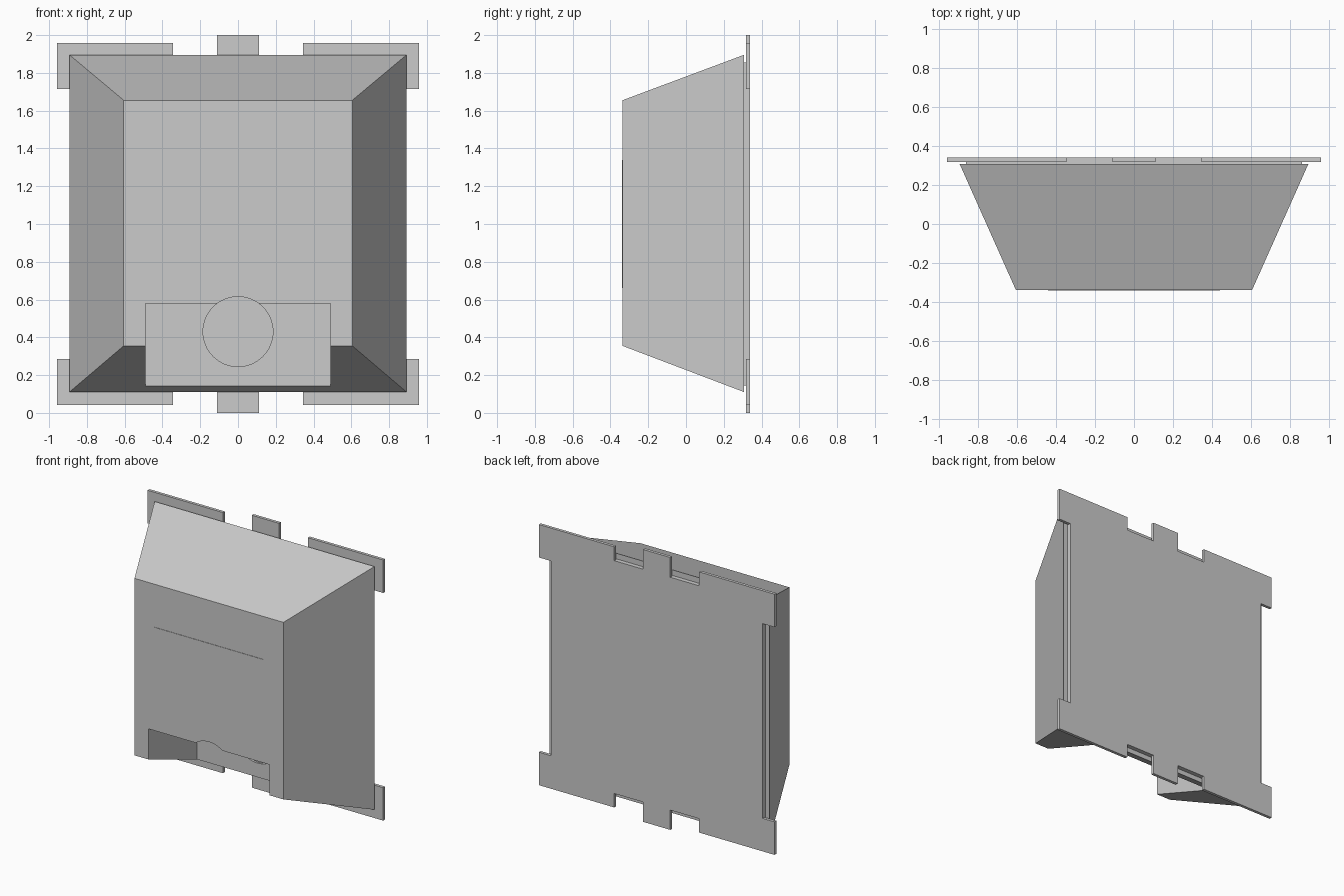
import bpy, bmesh
from mathutils import Matrix

if "Cube" in bpy.data.objects:
    bpy.data.objects.remove(bpy.data.objects["Cube"])


def finish(name, bm):
    bmesh.ops.recalc_face_normals(bm, faces=bm.faces)
    mesh = bpy.data.meshes.new(name)
    bm.to_mesh(mesh)
    bm.free()
    obj = bpy.data.objects.new(name, mesh)
    bpy.context.collection.objects.link(obj)
    return obj


def block(name, x, y0, y1, z0, z1):
    """Box centred on x = 0."""
    bm = bmesh.new()
    bmesh.ops.create_cube(bm, size=1)
    bmesh.ops.scale(bm, vec=(2 * x, y1 - y0, z1 - z0), verts=bm.verts)
    bmesh.ops.translate(bm, vec=(0, (y0 + y1) / 2, (z0 + z1) / 2), verts=bm.verts)
    return finish(name, bm)


def prism(name, outline, y0, y1):
    """Extrude an (x, z) outline from y0 to y1."""
    bm = bmesh.new()
    face = bm.faces.new([bm.verts.new((x, y0, z)) for x, z in outline])
    ext = bmesh.ops.extrude_face_region(bm, geom=[face])["geom"]
    verts = [v for v in ext if isinstance(v, bmesh.types.BMVert)]
    bmesh.ops.translate(bm, vec=(0, y1 - y0, 0), verts=verts)
    return finish(name, bm)


# Tapered housing: wide at the back, narrow at the front
FRONT, REAR = -0.337, 0.308
housing = block("tapered_housing", 0.605, FRONT, REAR, 0.355, 1.655)
for v in housing.data.vertices:
    if v.co.y > 0:
        v.co.x *= 0.893 / 0.605
        v.co.z = 1.003 + (v.co.z - 1.005) * 0.893 / 0.65

# Finger pocket cut into the lower front, with a round recess behind it
pocket = block("pocket_cutter", 0.49, -0.6, 0.226, -0.1, 0.58)
bm = bmesh.new()
bmesh.ops.create_cone(bm, cap_ends=True, segments=64, radius1=0.185, radius2=0.185, depth=0.84)
bmesh.ops.rotate(bm, matrix=Matrix.Rotation(1.5707963, 3, 'X'), verts=bm.verts)
bmesh.ops.translate(bm, vec=(0, -0.18, 0.43), verts=bm.verts)
recess = finish("round_recess_cutter", bm)
for cutter in (pocket, recess):
    mod = housing.modifiers.new(cutter.name, 'BOOLEAN')
    mod.operation = 'DIFFERENCE'
    mod.solver = 'EXACT'
    mod.object = cutter
    cutter.hide_render = True
    cutter.hide_set(True)

# Thin raised panel on the front face
block("front_panel", 0.44, -0.34, FRONT + 0.002, 0.66, 1.34)

# Spacer between housing and back plate
block("spacer", 0.86, REAR - 0.002, 0.319, 0.145, 1.855)

# Back plate with corner and centre tabs, mirrored from one quarter outline
quarter = [(0.11, 1.0), (0.11, 0.855), (0.345, 0.855), (0.345, 0.957),
           (0.957, 0.957), (0.957, 0.715), (0.86, 0.715)]
right = quarter + [(x, -z) for x, z in reversed(quarter)]
outline = right + [(-x, z) for x, z in reversed(right)]
prism("back_plate", [(x, z + 1) for x, z in outline], 0.318, 0.34)
